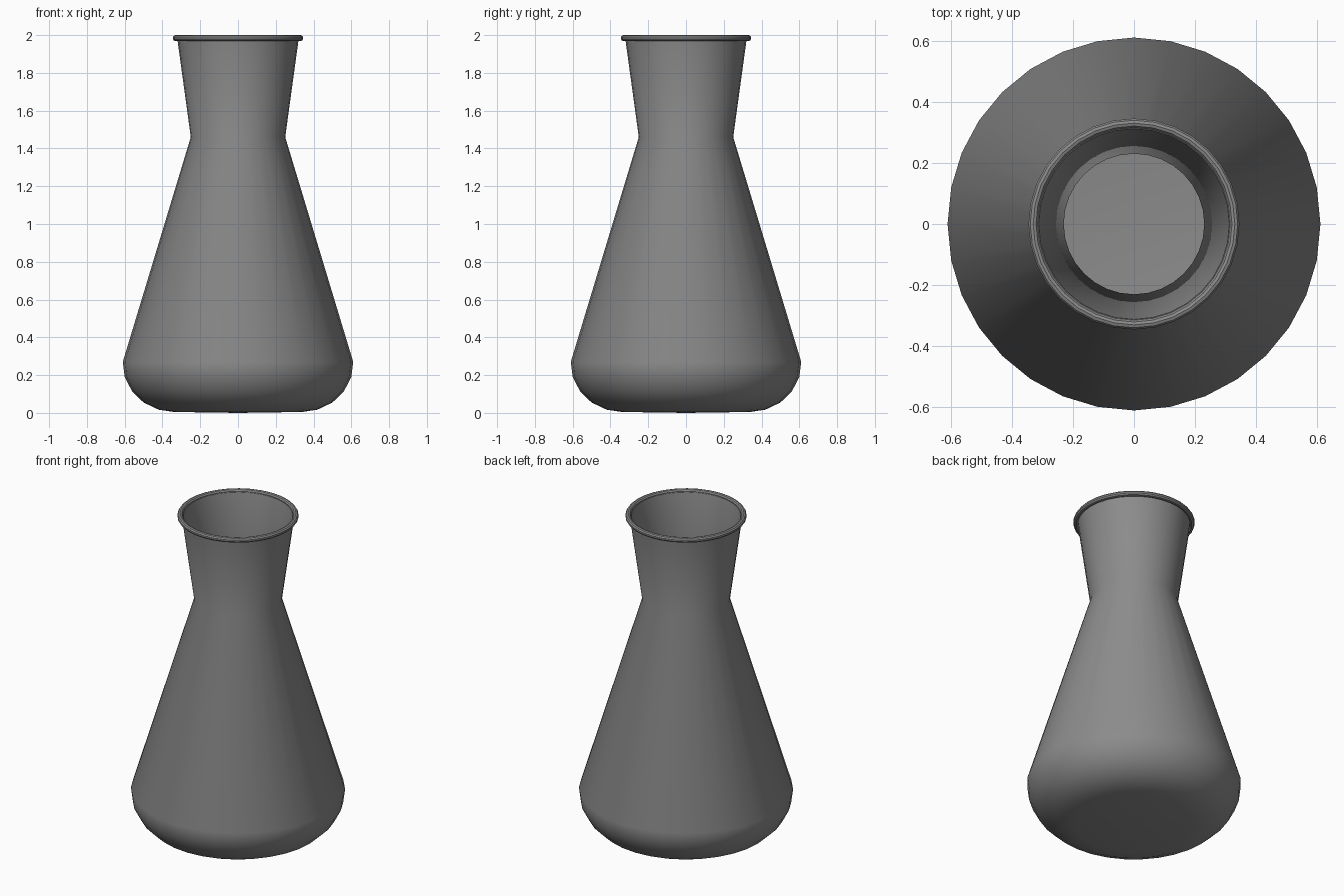
import bpy, bmesh, math
from mathutils import Matrix, Vector

if "Cube" in bpy.data.objects:
    bpy.data.objects.remove(bpy.data.objects["Cube"])

SIDES = 32

grey = bpy.data.materials.new("grey")
grey.use_nodes = True
colour = (0.26, 0.26, 0.26, 1)
grey.diffuse_color = colour
grey.node_tree.nodes["Principled BSDF"].inputs["Base Color"].default_value = colour


def lathe(name, profile, closed=False):
    """Turn a radius/height profile around the z axis."""
    bm = bmesh.new()
    verts = [bm.verts.new((r, 0, z)) for r, z in profile]
    pairs = list(zip(verts, verts[1:]))
    if closed:
        pairs.append((verts[-1], verts[0]))
    edges = [bm.edges.new(p) for p in pairs]
    bmesh.ops.spin(bm, geom=verts + edges, cent=(0, 0, 0), axis=(0, 0, 1),
                   angle=math.tau, steps=SIDES)
    bmesh.ops.remove_doubles(bm, verts=bm.verts, dist=0.0005)
    bmesh.ops.recalc_face_normals(bm, faces=bm.faces)
    mesh = bpy.data.meshes.new(name)
    bm.to_mesh(mesh)
    bm.free()
    obj = bpy.data.objects.new(name, mesh)
    bpy.context.collection.objects.link(obj)
    mesh.materials.append(grey)
    bpy.ops.object.select_all(action="DESELECT")
    obj.select_set(True)
    bpy.context.view_layer.objects.active = obj
    bpy.ops.object.shade_smooth_by_angle(angle=math.radians(35))
    return obj


# Flask body: outer wall from the base up, then the inner wall back down
outer = [(0, 0), (0.34, 0.005), (0.42, 0.017), (0.50, 0.055), (0.56, 0.113),
         (0.60, 0.19), (0.61, 0.27), (0.25, 1.46), (0.322, 1.985)]
inner = [(0.312, 1.985), (0.23, 1.46), (0.59, 0.27), (0.58, 0.195),
         (0.545, 0.126), (0.49, 0.073), (0.415, 0.037), (0.34, 0.025), (0, 0.02)]
lathe("flask_body", outer + inner)

# Rolled rim around the mouth
rim = [(0.33 + 0.016 * math.cos(a), 1.984 + 0.016 * math.sin(a))
       for a in (math.tau * i / 10 + math.pi / 10 for i in range(10))]
lathe("rolled_rim", rim, closed=True)
